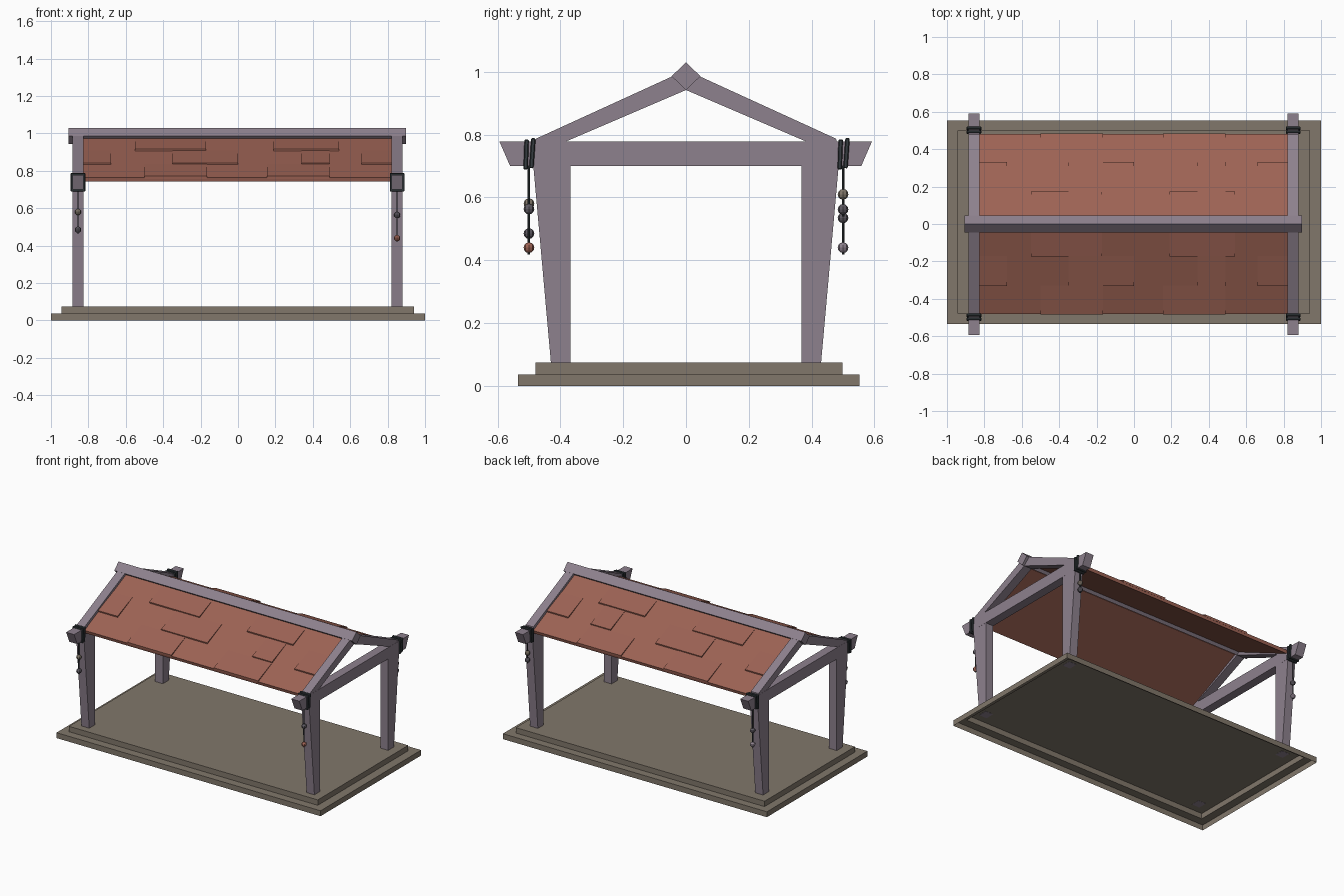
import bpy, bmesh, math
from mathutils import Matrix

if "Cube" in bpy.data.objects:
    bpy.data.objects.remove(bpy.data.objects["Cube"])


def material(name, rgb):
    m = bpy.data.materials.new(name)
    m.diffuse_color = (*rgb, 1)
    m.use_nodes = True
    m.node_tree.nodes["Principled BSDF"].inputs["Base Color"].default_value = m.diffuse_color
    return m


WOOD = material("greyish purple wood", (0.27, 0.22, 0.27))
STONE = material("brown stone", (0.22, 0.185, 0.145))
TILE = material("red clay", (0.34, 0.125, 0.09))
ROPE = material("dark rope", (0.035, 0.045, 0.05))
DARK = material("dark bead", (0.11, 0.1, 0.12))


def finish(name, bm, mat):
    bmesh.ops.recalc_face_normals(bm, faces=bm.faces)
    me = bpy.data.meshes.new(name)
    bm.to_mesh(me)
    bm.free()
    me.materials.append(mat)
    ob = bpy.data.objects.new(name, me)
    bpy.context.collection.objects.link(ob)
    return ob


def prism(name, yz, x0, x1, mat):
    """Extrude a y/z outline along x."""
    bm = bmesh.new()
    a = [bm.verts.new((x0, y, z)) for y, z in yz]
    b = [bm.verts.new((x1, y, z)) for y, z in yz]
    bm.faces.new(a)
    bm.faces.new(b[::-1])
    n = len(yz)
    for i in range(n):
        j = (i + 1) % n
        bm.faces.new((a[i], b[i], b[j], a[j]))
    return finish(name, bm, mat)


def mirror_y(yz, s):
    return [(y * s, z) for y, z in yz]


# Stepped floor slab, hollow and open underneath
bm = bmesh.new()
outer, inner = (-1, 1, -0.535, 0.553), (-0.945, 0.94, -0.479, 0.499)
loops = []
for (xa, xb, ya, yb), z in ((outer, 0), (outer, 0.037), (inner, 0.037), (inner, 0.074)):
    loops.append([bm.verts.new(p) for p in ((xa, ya, z), (xb, ya, z), (xb, yb, z), (xa, yb, z))])
for a, b in zip(loops, loops[1:]):
    for i in range(4):
        j = (i + 1) % 4
        bm.faces.new((a[i], a[j], b[j], b[i]))
bm.faces.new(loops[-1])
base = finish("stepped_base", bm, STONE)
# Open shell: make sure the normals face outwards
if base.data.polygons[-1].normal.z < 0:
    base.data.flip_normals()

# End frames: cross beam, tapered posts and rafters
CX, HW = 0.853, 0.03
POST = [(0.367, 0.073), (0.43, 0.073), (0.486, 0.70), (0.478, 0.785), (0.367, 0.74)]
RAFTER = [(0, 0.942), (0, 1.0), (0.045, 0.985), (0.478, 0.787), (0.484, 0.736), (0.385, 0.777)]
for sx, end in ((-1, "left"), (1, "right")):
    c = sx * CX - 0.0025
    prism(end + "_cross_beam", [(-0.594, 0.778), (0.592, 0.778), (0.558, 0.70), (-0.56, 0.70)],
          c - HW, c + HW, WOOD)
    for sy, side in ((-1, "front"), (1, "back")):
        prism(f"{side}_{end}_post", mirror_y(POST, sy), c - HW + 0.0005, c + HW - 0.0005, WOOD)
        prism(f"{side}_{end}_rafter", mirror_y(RAFTER, sy), c - HW + 0.001, c + HW - 0.001, WOOD)

# Diamond section ridge beam
prism("ridge_beam", [(0, 0.942), (0.046, 0.986), (0, 1.03), (-0.046, 0.986)], -0.905, 0.897, WOOD)


# Roof panels with slightly lifted tiles
def roof_z(y):
    return 0.974 - (y - 0.03) * 0.467


ROWS = [
    (0.045, 0.175, [(-0.55, -0.17), (0.19, 0.54)]),
    (0.172, 0.332, [(-0.83, -0.68), (-0.35, 0.0), (0.34, 0.49), (0.66, 0.823)]),
    (0.33, 0.484, [(-0.5, -0.167), (0.155, 0.49)]),
]
for s, side in ((-1, "front"), (1, "back")):
    y0, y1 = 0.02, 0.481
    prism(side + "_roof_panel", mirror_y([(y0, roof_z(y0)), (y1, roof_z(y1)),
          (y1 - 0.006, roof_z(y1) - 0.021), (y0, roof_z(y0) - 0.024)], s), -0.832, 0.827, TILE)
    for ya, yb, spans in ROWS:
        outline = [(ya, roof_z(ya) - 0.005), (ya, roof_z(ya) + 0.002),
                   (yb, roof_z(yb) + 0.009), (yb - 0.002, roof_z(yb) - 0.005)]
        for xa, xb in spans:
            prism(side + "_roof_tile", mirror_y(outline, s), xa, xb, TILE)

# Rope wraps and hanging bead strings at the four beam ends
STRINGS = [
    (-1, -1, ((0.58, STONE), (0.485, DARK))),
    (1, -1, ((0.563, DARK), (0.44, TILE))),
    (-1, 1, ((0.535, DARK), (0.44, WOOD))),
    (1, 1, ((0.61, STONE), (0.562, DARK))),
]
for sx, sy, beads in STRINGS:
    x, y = sx * CX - 0.0025, sy * 0.5
    for dy, dz, tilt in ((-0.009, -0.002, -2), (0.011, 0.002, -4)):
        bm = bmesh.new()
        bmesh.ops.create_cube(bm, size=1)
        bmesh.ops.scale(bm, vec=(0.078, 0.014, 0.096), verts=bm.verts)
        bmesh.ops.bevel(bm, geom=bm.edges[:], offset=0.003, segments=1, affect='EDGES')
        bmesh.ops.transform(bm, verts=bm.verts, matrix=Matrix.Translation((x, y + dy, 0.739 + dz))
                            @ Matrix.Rotation(math.radians(tilt), 4, 'X'))
        finish("rope_wrap", bm, ROPE)
    low = beads[-1][0] - 0.022
    bm = bmesh.new()
    bmesh.ops.create_cone(bm, cap_ends=True, segments=6, radius1=0.004, radius2=0.004,
                          depth=0.70 - low, matrix=Matrix.Translation((x, y, (0.70 + low) / 2)))
    finish("bead_cord", bm, ROPE)
    for z, mat in beads:
        bm = bmesh.new()
        bmesh.ops.create_uvsphere(bm, u_segments=8, v_segments=6, radius=0.017,
                                  matrix=Matrix.Translation((x, y, z)))
        finish("bead", bm, mat)
